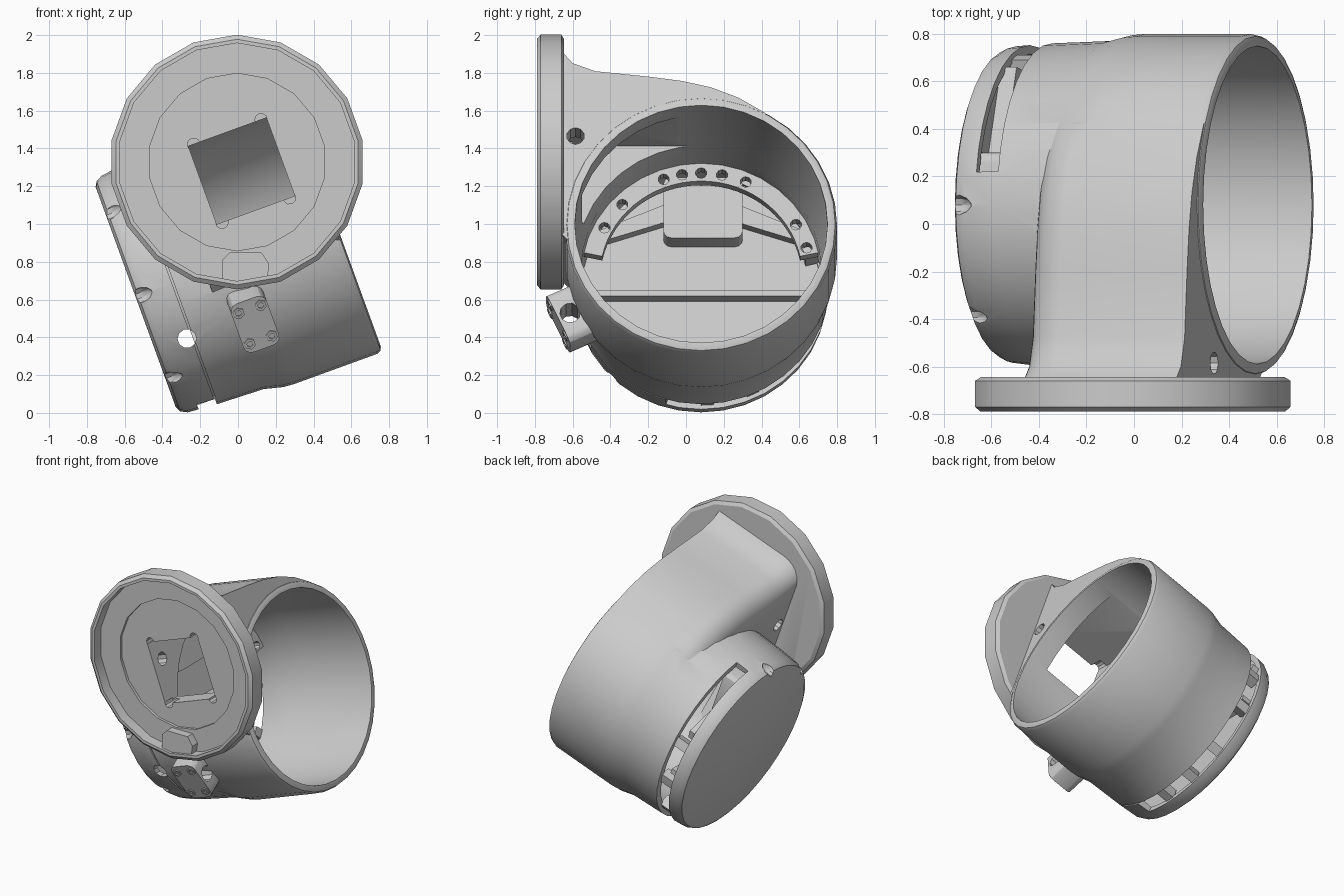
import bpy, bmesh
from math import radians, sin, cos, pi
from mathutils import Matrix

if "Cube" in bpy.data.objects:
    bpy.data.objects.remove(bpy.data.objects["Cube"])

grey = bpy.data.materials.new("plain grey")
grey.use_nodes = True
grey.diffuse_color = (0.6, 0.6, 0.6, 1)
grey.node_tree.nodes["Principled BSDF"].inputs["Base Color"].default_value = (0.6, 0.6, 0.6, 1)

# Barrel frame: local x is the barrel axis, z its upward radius
BARREL = Matrix.Translation((0.52, 0.08, 1.0)) @ Matrix.Rotation(radians(-20), 4, 'Y')
# Flange frame: local x points to the front
FLANGE = Matrix.Translation((-0.005, 0, 1.328)) @ Matrix.Rotation(radians(-90), 4, 'Z')


def finish(name, bm, frame):
    bmesh.ops.recalc_face_normals(bm, faces=bm.faces)
    bmesh.ops.transform(bm, matrix=frame, verts=bm.verts)
    mesh = bpy.data.meshes.new(name)
    bm.to_mesh(mesh)
    bm.free()
    mesh.materials.append(grey)
    ob = bpy.data.objects.new(name, mesh)
    bpy.context.collection.objects.link(ob)
    return ob


def loft(name, sections, frame=BARREL):
    """Solid through matching closed sections of 3D points."""
    bm = bmesh.new()
    rings = [[bm.verts.new(p) for p in section] for section in sections]
    n = len(rings[0])
    for a, b in zip(rings, rings[1:]):
        for i in range(n):
            j = (i + 1) % n
            bm.faces.new((a[i], a[j], b[j], b[i]))
    bm.faces.new(rings[0])
    bm.faces.new(rings[-1])
    return finish(name, bm, frame)


def lathe(name, profile, sides, frame=BARREL):
    """Solid of revolution about local x from (x, radius) pairs."""
    turns = [2 * pi * i / sides for i in range(sides)]
    return loft(name, [[(x, r * sin(t), r * cos(t)) for t in turns] for x, r in profile], frame)


def prism(name, points, x0, x1, frame=BARREL):
    """Extrude (y, z) points along local x."""
    return loft(name, [[(x, y, z) for y, z in points] for x in (x0, x1)], frame)


def band(name, r0, r1, x0, x1, a0, a1, steps=30):
    """Arc-shaped band; angles run from the top toward the back."""
    angles = [radians(a0 + (a1 - a0) * i / steps) for i in range(steps + 1)]
    pts = [(r1 * sin(a), r1 * cos(a)) for a in angles]
    pts += [(r0 * sin(a), r0 * cos(a)) for a in reversed(angles)]
    return prism(name, pts, x0, x1)


def box(name, centre, size, frame=BARREL, bevel=0, axis=0):
    bm = bmesh.new()
    bmesh.ops.create_cube(bm, size=1, matrix=Matrix.Translation(centre) @ Matrix.Diagonal((*size, 1)))
    if bevel:
        edges = [e for e in bm.edges
                 if abs((e.verts[0].co - e.verts[1].co).normalized()[axis]) > 0.9]
        bmesh.ops.bevel(bm, geom=edges, offset=bevel, segments=3, profile=0.5, affect='EDGES')
    return finish(name, bm, frame)


def rod(name, centre, r, length, axis='X', frame=BARREL, sides=10):
    turn = {'X': Matrix.Identity(4), 'Y': Matrix.Rotation(radians(90), 4, 'Z')}[axis]
    return lathe(name, [(-length / 2, r), (length / 2, r)], sides,
                 frame @ Matrix.Translation(centre) @ turn)


def combine(target, tool, how='DIFFERENCE'):
    mod = target.modifiers.new("combine", 'BOOLEAN')
    mod.object, mod.operation, mod.solver = tool, how, 'EXACT'
    bpy.context.view_layer.objects.active = target
    bpy.ops.object.modifier_apply(modifier=mod.name)
    bpy.data.objects.remove(tool)


# Barrel shell
housing = lathe("housing", [(0, 0.69), (-0.008, 0.71), (-0.03, 0.72), (-0.5, 0.72), (-0.56, 0.715),
                            (-0.66, 0.69), (-0.93, 0.68), (-1.08, 0.668), (-1.115, 0.65),
                            (-1.13, 0.62)], 36)

# Scroll-shaped neck whose top rolls over toward the closed end
neck_outline = [(-0.74, 0.98), (-0.68, 0.91), (-0.56, 0.865), (-0.28, 0.835), (-0.1, 0.81), (0.05, 0.775),
                (0.2, 0.715), (0.34, 0.63), (0.42, 0.5), (0.4, 0), (0, -0.3), (-0.5, -0.3), (-0.74, -0.05)]
ROLL, NECK_END = 0.16, -0.74
neck_sections = []
for step in range(7):
    t = radians(15 * step)
    x, drop = NECK_END + ROLL * (1 - cos(t)), ROLL * (1 - sin(t))
    neck_sections.append([(x, y, z - drop if z > 0.45 else z) for y, z in neck_outline])
neck_sections.append([(-0.012, y, z) for y, z in neck_outline])
combine(housing, loft("neck", neck_sections), 'UNION')

# Round mounting flange
combine(housing, lathe("flange", [(0.645, 0.65), (0.66, 0.674), (0.77, 0.674), (0.79, 0.65)],
                       18, FLANGE), 'UNION')

# Bore, flange recess and square passage from flange to bore
combine(housing, lathe("bore", [(0.1, 0.675), (-0.02, 0.668), (-0.55, 0.668), (-0.7, 0.635),
                                (-1.04, 0.635)], 36))
combine(housing, lathe("recess", [(0.9, 0.63), (0.71, 0.63)], 18, FLANGE))
combine(housing, lathe("inner_recess", [(0.8, 0.47), (0.69, 0.47)], 18, FLANGE))
HOLE_X, HOLE_Z, HALF = -0.375, 0.435, 0.22
combine(housing, box("passage", (HOLE_X, -0.54, HOLE_Z), (2 * HALF, 0.92, 2 * HALF)))
for sx in (-1, 1):
    for sz in (-1, 1):
        combine(housing, rod("corner_relief", (HOLE_X + sx * (HALF - 0.03), -0.78, HOLE_Z + sz * HALF),
                             0.033, 0.2, 'Y'))

# Cross hole through the neck, window slot, seam and sight hole at the closed end
combine(housing, rod("cross_hole", (-0.3, -0.665, 0.5), 0.047, 1.3))
combine(housing, band("slot", 0.5, 0.8, -1.02, -0.92, 12, 196))
combine(housing, band("seam", 0.662, 0.75, -0.925, -0.915, 196, 285))
combine(housing, rod("sight_hole", (-0.95, -0.6, -0.3), 0.05, 0.4, 'Y'))

# Finger scallops around the closed end
for angle in (0, -45, -90, -135):
    a = radians(angle)
    ball = lathe("scallop", [(-0.08, 0.03), (-0.04, 0.045), (0, 0.045), (0.04, 0.03), (0.06, 0.008)], 10,
                 BARREL @ Matrix.Translation((-1.1, 0.67 * sin(a), 0.67 * cos(a))))
    combine(housing, ball)

# Drilled ring inside the barrel
ring = band("drilled_ring", 0.535, 0.655, -0.87, -0.805, -78, 78)
for angle in (-62, -46, -20, -10, 0, 11, 24, 60, 74):
    a = radians(angle)
    combine(ring, rod("ring_hole", (-0.84, 0.58 * sin(a), 0.58 * cos(a)), 0.03, 0.2))

# Inner pad with side arms, and a ledge across the floor
pad = box("inner_pad", (-0.97, 0.01, 0.42), (0.14, 0.42, 0.34), bevel=0.04)
arms = []
for side in (-1, 1):
    pts = [(side * 0.2, 0.36), (side * 0.57, 0.24), (side * 0.58, 0.3), (side * 0.2, 0.46)]
    arms.append(prism("left_arm" if side < 0 else "right_arm", pts, -1.04, -0.97))
ledge = box("floor_ledge", (-1.0, 0, -0.04), (0.08, 1.24, 0.035))

# Ribs across the window slot
ribs = []
for angle in (70, 98, 130, 152, 174):
    ribs.append(band("slot_rib", 0.57, 0.65, -1.03, -0.91, angle, angle + 6, 2))

# Clamp block under the flange, pointing out along a barrel radius
BLOCK = BARREL @ Matrix.Translation((-0.585, 0, 0)) @ Matrix.Rotation(radians(25), 4, 'X')
block = box("clamp_block", (0, -0.74, 0), (0.2, 0.19, 0.3), BLOCK, 0.045, 1)
combine(block, rod("clamp_hole", (0, -0.765, 0.0), 0.055, 0.5, frame=BLOCK))
screws = []
for sx in (-1, 1):
    for sz in (-1, 1):
        screw = rod("clamp_screw", (sx * 0.062, -0.83, sz * 0.095), 0.032, 0.025, 'Y', BLOCK, 6)
        combine(screw, rod("socket", (sx * 0.062, -0.855, sz * 0.095), 0.017, 0.04, 'Y', BLOCK, 6))
        screws.append(screw)

# Locating tab at the bottom of the flange recess
tab = prism("flange_tab", [(-0.08, -0.635), (0.16, -0.62), (0.17, -0.54), (0.13, -0.48),
                           (-0.04, -0.48), (-0.08, -0.52)], 0.69, 0.77, FLANGE)

bpy.ops.object.select_all(action='DESELECT')
for ob in [housing, ring, pad, ledge, block, tab] + arms + ribs + screws:
    ob.select_set(True)
bpy.context.view_layer.objects.active = housing
bpy.ops.object.shade_smooth_by_angle(angle=radians(30))
